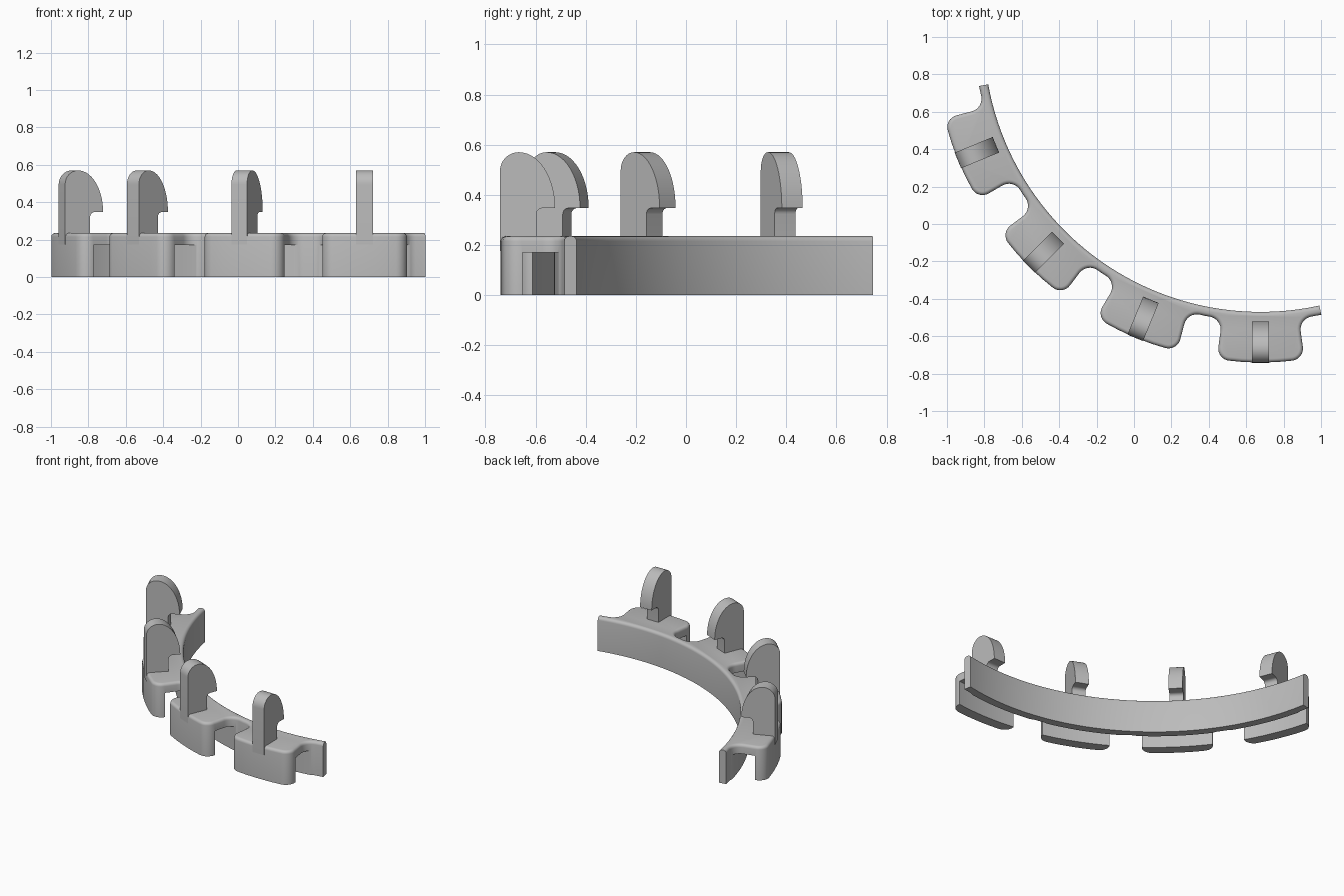
import bpy, bmesh, math
from mathutils import Vector

if "Cube" in bpy.data.objects:
    bpy.data.objects.remove(bpy.data.objects["Cube"], do_unlink=True)

CENTRE = Vector((0.677, 1.01))
R_IN, R_BAND, R_WALL, R_OUT = 1.48, 1.53, 1.677, 1.75
HEIGHT, SLOT_TOP = 0.235, 0.17
STEP = math.radians(22.5)
START, END = math.radians(-12.25), math.radians(79.75)

grey = bpy.data.materials.new("plain grey")
grey.use_nodes = True
grey.diffuse_color = (0.5, 0.5, 0.5, 1)
grey.node_tree.nodes["Principled BSDF"].inputs["Base Color"].default_value = (0.5, 0.5, 0.5, 1)


def polar(r, a):
    """Point on the ring; angle runs clockwise from the front."""
    return CENTRE + Vector((-r * math.sin(a), -r * math.cos(a)))


def local(t, r, a):
    """Point at radius r and sideways offset t from the clip at angle a."""
    return polar(r, a + math.asin(t / r))


def arc(r, a0, a1, n):
    return [polar(r, a0 + (a1 - a0) * i / n) for i in range(n + 1)]


def rounded(points, n=8):
    """Replace every (point, radius) corner of a closed outline by an arc."""
    out = []
    for i, (p, rad) in enumerate(points):
        if not rad:
            out.append(p)
            continue
        u = (points[i - 1][0] - p).normalized()
        v = (points[(i + 1) % len(points)][0] - p).normalized()
        half = u.angle(v) / 2
        c = p + (u + v).normalized() * rad / math.sin(half)
        s, e = p + u * rad / math.tan(half) - c, p + v * rad / math.tan(half) - c
        turn = -s.angle_signed(e)
        for k in range(n + 1):
            t = turn * k / n
            out.append(c + Vector((s.x * math.cos(t) - s.y * math.sin(t),
                                   s.x * math.sin(t) + s.y * math.cos(t))))
    return out


def prism(name, points, shift, bevel_rule=None):
    """Extrude an outline of 3D points; optionally round chosen edges."""
    bm = bmesh.new()
    face = bm.faces.new([bm.verts.new(p) for p in points])
    new = bmesh.ops.extrude_face_region(bm, geom=[face], use_keep_orig=True)["geom"]
    bmesh.ops.translate(bm, vec=shift, verts=[g for g in new if isinstance(g, bmesh.types.BMVert)])
    bmesh.ops.recalc_face_normals(bm, faces=bm.faces)
    if bevel_rule:
        bmesh.ops.bevel(bm, geom=[e for e in bm.edges if bevel_rule(e)], offset=0.02,
                        segments=4, profile=0.5, affect='EDGES', clamp_overlap=False)
    mesh = bpy.data.meshes.new(name)
    bm.to_mesh(mesh)
    bm.free()
    mesh.materials.append(grey)
    obj = bpy.data.objects.new(name, mesh)
    bpy.context.collection.objects.link(obj)
    return obj


def smooth(obj):
    bpy.ops.object.select_all(action='DESELECT')
    obj.select_set(True)
    bpy.context.view_layer.objects.active = obj
    bpy.ops.object.shade_smooth_by_angle(angle=math.radians(30))


# Curved band with four rounded blocks on its outer side
corners = [(polar(R_BAND, START), 0)]
for i in range(4):
    a = i * STEP
    corners += [(local(-0.205, R_BAND, a), 0.07), (local(-0.235, R_OUT, a), 0.065)]
    corners += [(local(t, R_OUT, a), 0) for t in (-0.1, -0.05, 0, 0.05, 0.1)]
    corners += [(local(0.235, R_OUT, a), 0.065), (local(0.205, R_BAND, a), 0.07)]
    if i < 3:
        corners.append((polar(R_BAND, a + STEP / 2), 0))
corners.append((polar(R_BAND, END), 0))
corners += [(p, 0) for p in arc(R_IN, END, START, 64)]
outline = rounded(corners)
ends = [(polar(R_IN, a) + polar(R_BAND, a)) / 2 for a in (START, END)]


def top_edge(e):
    mid = (e.verts[0].co + e.verts[1].co) / 2
    at_end = any((mid.xy - p).length < 0.005 for p in ends)
    return all(v.co.z > HEIGHT - 0.001 for v in e.verts) and not at_end


body = prism("curved_base", [p.to_3d() for p in outline], (0, 0, HEIGHT), top_edge)

# Slot under the blocks, between the band and the outer walls
margin = 0.1
ring = (arc(R_BAND + 0.006, START - margin, END + margin, 96)
        + arc(R_WALL, END + margin, START - margin, 96))
cutter = prism("slot_cutter", [Vector((p.x, p.y, -0.1)) for p in ring], (0, 0, SLOT_TOP + 0.1))
cutter.hide_render = True
cut = body.modifiers.new("slot", 'BOOLEAN')
cut.operation, cut.solver, cut.object = 'DIFFERENCE', 'EXACT', cutter
bpy.context.view_layer.update()
result = bpy.data.meshes.new_from_object(body.evaluated_get(bpy.context.evaluated_depsgraph_get()))
body.modifiers.clear()
body.data = result
bpy.data.objects.remove(cutter, do_unlink=True)
smooth(body)

# Hook profile as (radius, height): stem, rounded top and undercut tip
OUTER, STEM, TIP = 1.752, 1.607, 1.532
PEAK, LIP, TOP = 1.677, 0.347, 0.57
profile = [(OUTER, 0.175)]
for k in range(9):
    t = math.pi / 2 * k / 8
    profile.append((PEAK + (OUTER - PEAK) * math.cos(t), 0.495 + (TOP - 0.495) * math.sin(t)))
for k in range(1, 15):
    t = math.pi / 2 * k / 14
    profile.append((PEAK - (PEAK - TIP) * math.sin(t), LIP + (TOP - LIP) * math.cos(t)))
for k in range(6):
    t = math.pi / 2 * k / 5
    profile.append((STEM - 0.025 + 0.025 * math.sin(t), LIP - 0.025 + 0.025 * math.cos(t)))
profile.append((STEM, 0.175))

# One hook standing on each block, pointing inwards
WIDTH = 0.09
for i in range(4):
    a = i * STEP
    side = Vector((math.cos(a), -math.sin(a), 0))
    points = [polar(r, a).to_3d() + Vector((0, 0, z)) - side * WIDTH / 2 for r, z in profile]
    smooth(prism(f"hook_{i + 1}", points, side * WIDTH))
